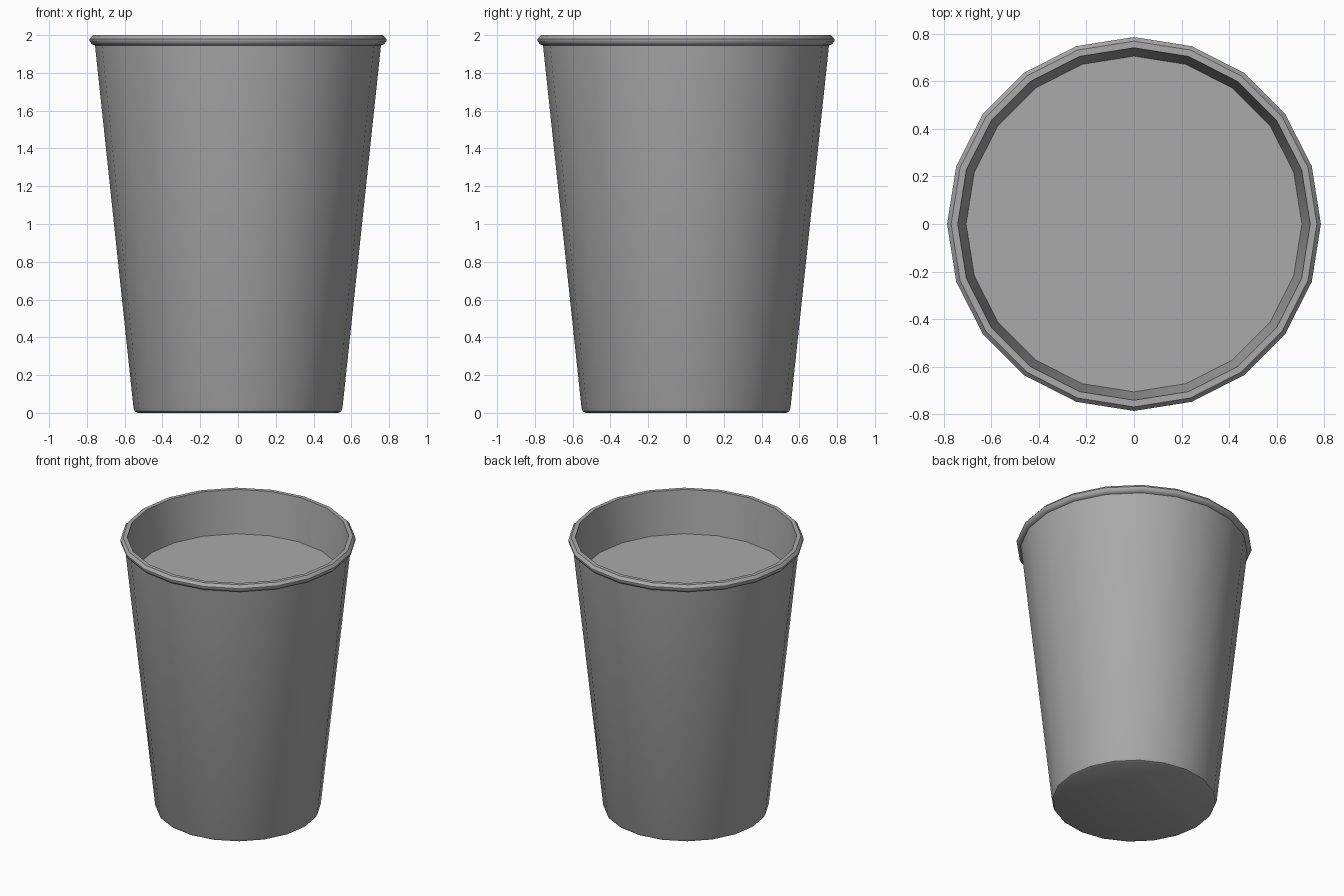
import bpy
import math

SIDES = 20

cube = bpy.data.objects.get("Cube")
if cube:
    bpy.data.objects.remove(cube, do_unlink=True)


def make_material(name, value):
    mat = bpy.data.materials.new(name)
    mat.use_nodes = True
    colour = (value, value, value, 1)
    mat.diffuse_color = colour
    mat.node_tree.nodes["Principled BSDF"].inputs["Base Color"].default_value = colour
    return mat


def lathe(name, profile, mat):
    """Revolve (radius, height) points; the first and last rings are capped."""
    verts = [(r * math.cos(2 * math.pi * i / SIDES),
              r * math.sin(2 * math.pi * i / SIDES), z)
             for r, z in profile for i in range(SIDES)]
    faces = []
    for ring in range(len(profile) - 1):
        a, b = ring * SIDES, (ring + 1) * SIDES
        for i in range(SIDES):
            j = (i + 1) % SIDES
            faces.append((a + i, a + j, b + j, b + i))
    faces.append(tuple(reversed(range(SIDES))))
    if len(profile) > 1:
        last = (len(profile) - 1) * SIDES
        faces.append(tuple(range(last, last + SIDES)))
    else:
        faces = [tuple(range(SIDES))]
    mesh = bpy.data.meshes.new(name)
    mesh.from_pydata(verts, [], faces)
    mesh.materials.append(mat)
    obj = bpy.data.objects.new(name, mesh)
    bpy.context.collection.objects.link(obj)
    bpy.ops.object.select_all(action="DESELECT")
    obj.select_set(True)
    bpy.context.view_layer.objects.active = obj
    bpy.ops.object.shade_smooth_by_angle(angle=math.radians(40))
    return obj


grey = make_material("grey", 0.4)

# Cup: base, tapered outer wall, rolled rim, inner wall, inner floor
lathe("cup", [
    (0.53, 0), (0.545, 0.007), (0.553, 0.025),
    (0.757, 1.945), (0.772, 1.95), (0.785, 1.967), (0.785, 1.98), (0.768, 2),
    (0.74, 2), (0.705, 1.69), (0.53, 0.04),
], grey)

# Flat drink surface inside the cup
lathe("drink_surface", [(0.705, 1.69)], grey)
